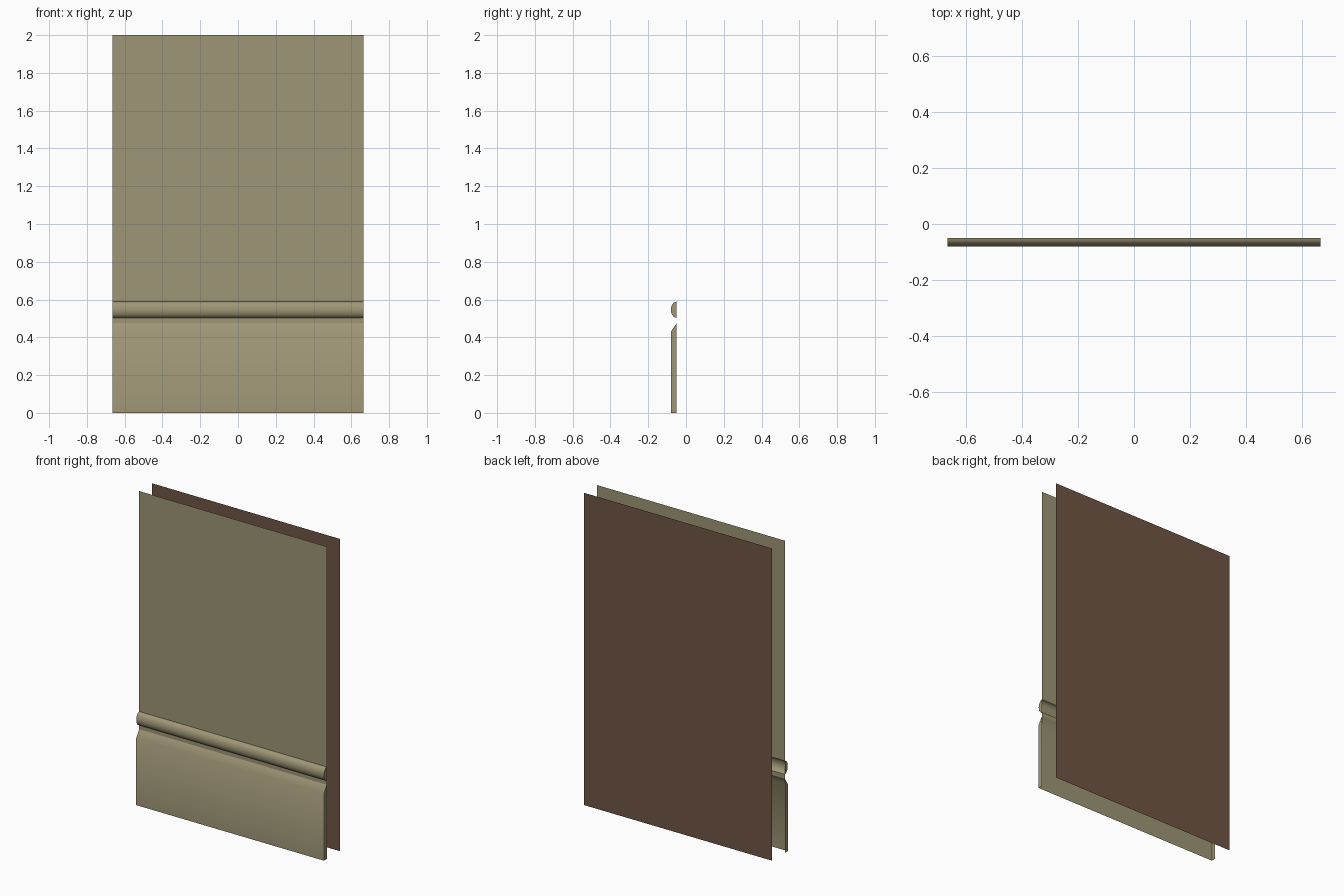
import bpy, math

if "Cube" in bpy.data.objects:
    bpy.data.objects.remove(bpy.data.objects["Cube"])

HALF = 0.665      # half the wall width
WALL = -0.05      # front sheet depth
FACE = -0.08      # front of the mouldings


def material(name, rgb):
    m = bpy.data.materials.new(name)
    lin = [((c / 255 + 0.055) / 1.055) ** 2.4 for c in rgb]
    m.diffuse_color = (*lin, 1)
    m.use_nodes = True
    m.node_tree.nodes["Principled BSDF"].inputs["Base Color"].default_value = m.diffuse_color
    return m


olive = material("olive paint", (158, 150, 118))
brown = material("brown backing", (111, 85, 69))


def strip(name, profile, mat, cap=None):
    """Sweep an open (y, z) profile along x; cap closes the two ends."""
    n = len(profile)
    verts = [(x, y, z) for x in (-HALF, HALF) for y, z in profile]
    faces = [(i, n + i, n + i + 1, i + 1) for i in range(n - 1)]
    if cap:
        k = len(verts)
        verts += [(-HALF, *cap), (HALF, *cap)] if cap != "closed" else []
        left = list(range(n)) + ([k] if cap != "closed" else [])
        right = list(range(n, 2 * n)) + ([k + 1] if cap != "closed" else [])
        faces += [tuple(left), tuple(reversed(right))]
    me = bpy.data.meshes.new(name)
    me.from_pydata(verts, [], faces)
    me.materials.append(mat)
    me.shade_smooth()
    me.set_sharp_from_angle(angle=math.radians(35))
    ob = bpy.data.objects.new(name, me)
    bpy.context.collection.objects.link(ob)
    return ob


# Skirting board with a bevelled top, hollow behind
strip("skirting_board", [(FACE, 0), (FACE, 0.43), (WALL, 0.475)], olive, (WALL, 0))

# Flat gap between skirting and rail
strip("wall_gap", [(WALL, 0.475), (WALL, 0.503)], olive)

# Half-round dado rail
rail = []
for i in range(13):
    a = math.pi * i / 12
    rail.append((WALL + (FACE - WALL) * math.sin(a), 0.546 - 0.043 * math.cos(a)))
strip("dado_rail", rail, olive, "closed")

# Upper wall sheet
strip("upper_wall", [(WALL, 0.589), (WALL, 2)], olive)

# Plain back sheet, facing backwards
strip("back_sheet", [(-FACE, 2), (-FACE, 0)], brown)
